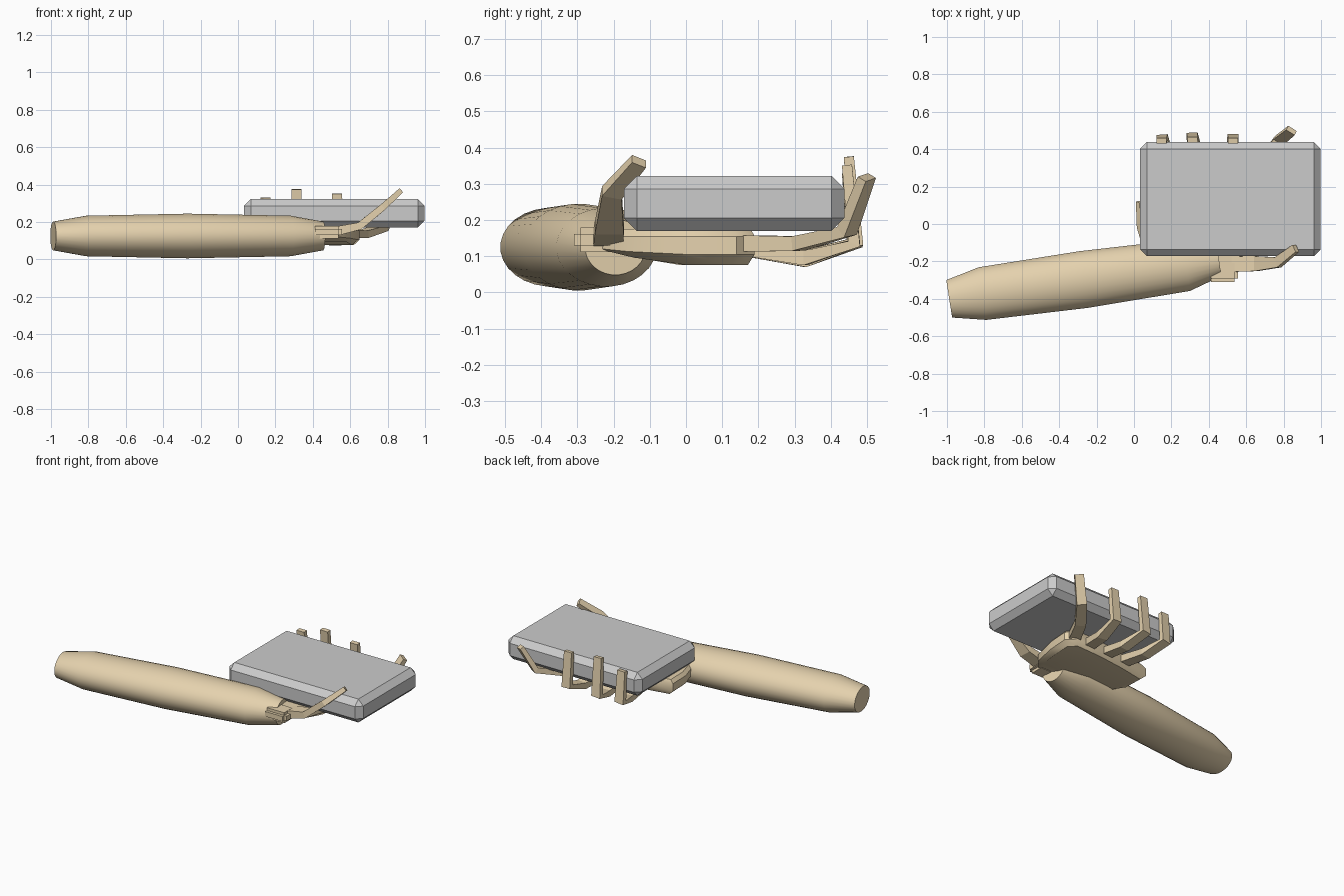
import bpy, bmesh
from math import cos, sin, pi
from mathutils import Vector

if "Cube" in bpy.data.objects:
    bpy.data.objects.remove(bpy.data.objects["Cube"])

skin = bpy.data.materials.new("skin")
skin.diffuse_color = (0.78, 0.64, 0.42, 1)
skin.use_nodes = True
skin.node_tree.nodes["Principled BSDF"].inputs["Base Color"].default_value = skin.diffuse_color


def finish(bm, name, mat=None, smooth=None):
    bmesh.ops.recalc_face_normals(bm, faces=bm.faces)
    me = bpy.data.meshes.new(name)
    bm.to_mesh(me)
    bm.free()
    ob = bpy.data.objects.new(name, me)
    bpy.context.collection.objects.link(ob)
    if mat:
        me.materials.append(mat)
    if smooth:
        bpy.ops.object.select_all(action='DESELECT')
        ob.select_set(True)
        bpy.context.view_layer.objects.active = ob
        bpy.ops.object.shade_smooth_by_angle(angle=smooth)
    return ob


def skin_rings(bm, rings):
    rings = [[bm.verts.new(p) for p in r] for r in rings]
    n = len(rings[0])
    for a, b in zip(rings, rings[1:]):
        for i in range(n):
            bm.faces.new((a[i], a[(i + 1) % n], b[(i + 1) % n], b[i]))
    bm.faces.new(rings[0][::-1])
    bm.faces.new(rings[-1])


def tube(name, path, sizes, side, n, smooth=None):
    """Loft elliptical (or square, n=4) sections; sizes are (half side, half depth)."""
    pts = [Vector(p) for p in path]
    rings = []
    for i, p in enumerate(pts):
        d = (pts[min(i + 1, len(pts) - 1)] - pts[max(i - 1, 0)]).normalized()
        s = Vector(side)
        s = (s - d * s.dot(d)).normalized()
        t = d.cross(s)
        k = 2 ** 0.5 if n == 4 else 1
        w, h = sizes[i]
        rings.append([p + s * w * k * cos(2 * pi * (j + .5) / n)
                      + t * h * k * sin(2 * pi * (j + .5) / n) for j in range(n)])
    bm = bmesh.new()
    skin_rings(bm, rings)
    return finish(bm, name, skin, smooth)


# held slab with chamfered edges
bm = bmesh.new()
bmesh.ops.create_cube(bm, size=1)
for v in bm.verts:
    v.co = Vector((0.515, 0.133, 0.246)) + Vector((v.co.x * .965, v.co.y * .61, v.co.z * .152))
bmesh.ops.bevel(bm, geom=bm.edges[:], offset=0.036, segments=1, affect='EDGES')
finish(bm, "held_slab")

# forearm
tube("forearm",
     [(-0.988, -0.40, .125), (-0.81, -0.372, .125), (-0.27, -0.297, .125),
      (0.28, -0.22, .125), (0.455, -0.195, .125)],
     [(.102, .077), (.143, .109), (.154, .12), (.14, .109), (.085, .077)],
     (0, 1, 0), 28, 0.6)

# palm: one outline stacked at three levels
outline = [(0.01, 0.12), (0.2, 0.155), (0.4, 0.18), (0.6, 0.19), (0.65, 0.14), (0.64, 0.0),
           (0.6, -0.16), (0.52, -0.25), (0.4, -0.25), (0.2, -0.21), (0.06, -0.17), (0.015, -0.02)]


def level(scale, z, tilt):
    return [(.34 + (x - .34) * scale, y * scale, z + tilt * max(0, -y - .08)) for x, y in outline]


bm = bmesh.new()
skin_rings(bm, [level(.9, .076, .25), level(1, .105, .1), level(1, .155, 0), level(.94, .175, 0)])
finish(bm, "palm", skin, 0.7)

# thumb base block
bm = bmesh.new()
bmesh.ops.create_cube(bm, size=1)
for v in bm.verts:
    v.co = Vector((.475, -.25, .145)) + Vector((v.co.x * .16, v.co.y * .12, v.co.z * .068))
bmesh.ops.bevel(bm, geom=bm.edges[:], offset=0.018, segments=2, affect='EDGES')
finish(bm, "thumb_base", skin, 0.6)

# thumb
tube("thumb",
     [(.5, -.215, .145), (.65, -.212, .178), (.77, -.205, .275), (.865, -.13, .362)],
     [(.042, .026), (.04, .02), (.028, .018), (.022, .014)], (0, 1, 0), 4)

# four fingers wrapping under and up the far edge
fingers = [
    ("little", [(.2, .1, .135), (.19, .33, .098), (.15, .462, .135), (.147, .445, .33)]),
    ("ring", [(.34, .1, .135), (.35, .33, .09), (.31, .472, .135), (.313, .45, .375)]),
    ("middle", [(.47, .1, .135), (.52, .33, .095), (.53, .465, .135), (.53, .445, .352)]),
    ("index", [(.56, .1, .135), (.67, .31, .135), (.775, .445, .17), (.842, .50, .318)]),
]
for name, path in fingers:
    tube(name + "_finger", path, [(.036, .024), (.033, .02), (.03, .018), (.027, .014)],
         (1, -.5, 0) if name == "index" else (1, 0, 0), 4)
